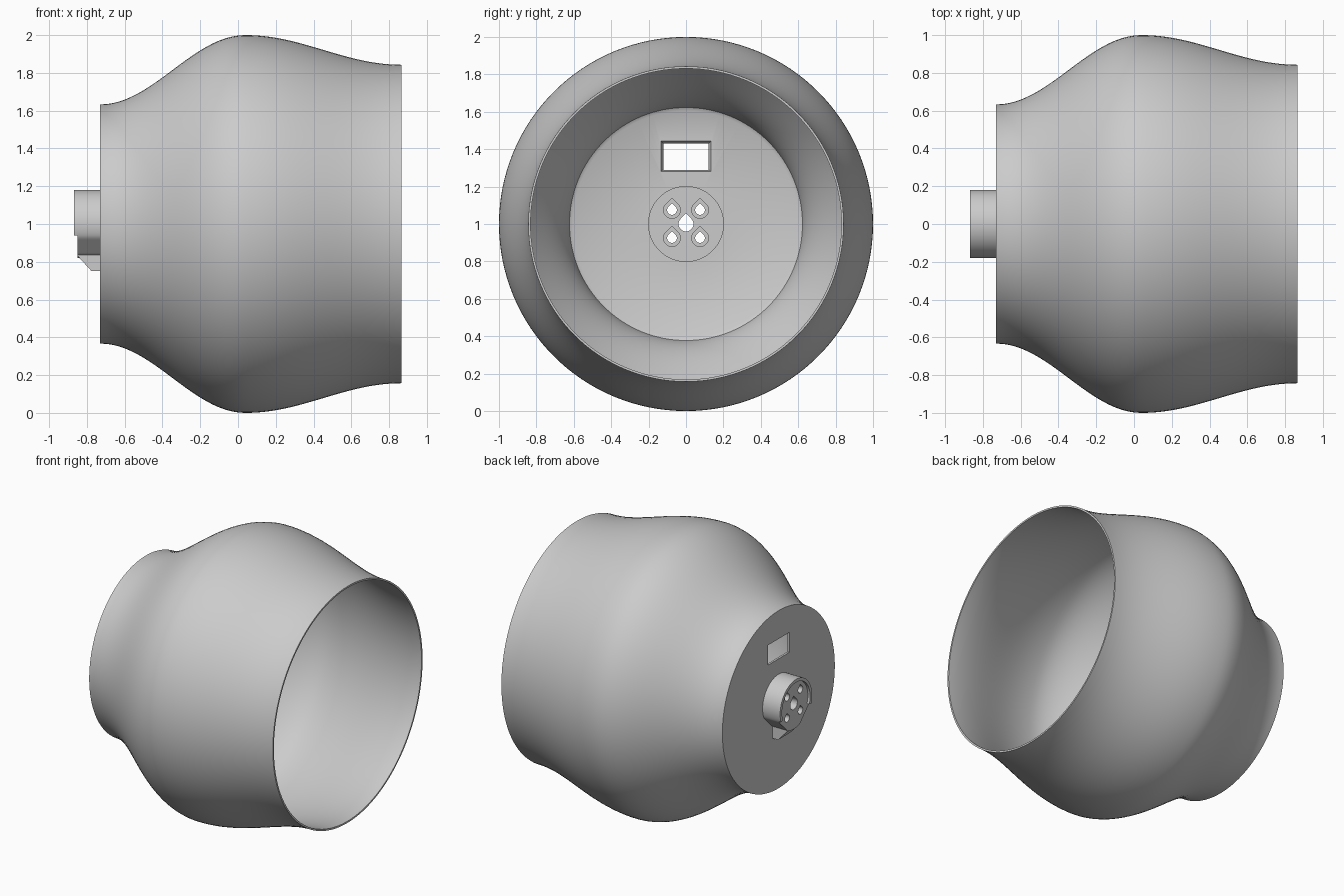
import bpy, bmesh
from math import sin, cos, pi, sqrt, radians
from mathutils import Vector

if "Cube" in bpy.data.objects:
    bpy.data.objects.remove(bpy.data.objects["Cube"])

AXIS_Z = 1.0
BACK, FRONT, BULGE = -0.73, 0.865, 0.04   # stations along x
WALL = 0.012

grey = bpy.data.materials.new("light_grey")
grey.use_nodes = True
colour = (0.6, 0.6, 0.6, 1)
grey.diffuse_color = colour
grey.node_tree.nodes["Principled BSDF"].inputs["Base Color"].default_value = colour


def finish(name, bm):
    bmesh.ops.recalc_face_normals(bm, faces=bm.faces)
    mesh = bpy.data.meshes.new(name)
    bm.to_mesh(mesh)
    bm.free()
    mesh.materials.append(grey)
    obj = bpy.data.objects.new(name, mesh)
    bpy.context.collection.objects.link(obj)
    return obj


def prism(name, outline, x0, x1, end=None):
    """Loft a (y, z) outline along x, optionally to a different end outline."""
    bm = bmesh.new()
    a = [bm.verts.new((x0, y, AXIS_Z + z)) for y, z in outline]
    b = [bm.verts.new((x1, y, AXIS_Z + z)) for y, z in (end or outline)]
    bm.faces.new(a)
    bm.faces.new(b[::-1])
    for i in range(len(a)):
        j = (i + 1) % len(a)
        bm.faces.new((a[i], b[i], b[j], a[j]))
    return finish(name, bm)


def arc(r, start, stop, n):
    angles = [radians(start + (stop - start) * i / n) for i in range(n + 1)]
    return [(r * cos(t), r * sin(t)) for t in angles]


def teardrop(r, cy=0, cz=0):
    pts = arc(r, 135, 405, 24) + [(0, r * sqrt(2))]
    return [(y + cy, z + cz) for y, z in pts]


def rectangle(y, z0, z1):
    return [(-y, z0), (y, z0), (y, z1), (-y, z1)]


def radius(x):
    """Outer radius of the shell, eased between neck, bulge and mouth."""
    if x < BULGE:
        t, r0, r1 = (x - BACK) / (BULGE - BACK), 0.633, 1.0
    else:
        t, r0, r1 = (x - BULGE) / (FRONT - BULGE), 1.0, 0.843
    return r0 + (r1 - r0) * (1 - cos(pi * t)) / 2


# Shell: lathed wall with a flat back plate and a shallow round recess inside
steps = 48
inside = BACK + 0.035
inner = [inside + (FRONT - inside) * i / steps for i in range(steps + 1)]
outer = [FRONT + (BACK - FRONT) * i / steps for i in range(steps + 1)]
profile = [(-0.715, 0), (-0.715, 0.2), (-0.705, 0.2), (-0.705, 0.605)]
profile += [(x, radius(x) - WALL) for x in inner]
profile += [(x, radius(x)) for x in outer] + [(BACK, 0)]
bm = bmesh.new()
ring = [bm.verts.new((x, 0, AXIS_Z + r)) for x, r in profile]
edges = [bm.edges.new(pair) for pair in zip(ring, ring[1:])]
bmesh.ops.spin(bm, geom=ring + edges, cent=(0, 0, AXIS_Z), axis=(1, 0, 0),
               angle=2 * pi, steps=128, use_duplicate=False)
bmesh.ops.remove_doubles(bm, verts=bm.verts, dist=0.0001)
shell = finish("shell", bm)

# Hub: round boss whose lower sides are planed flat at 45 degrees
hub_outline = []
for y, z in arc(0.18, 0, 360, 72)[:-1]:
    excess = (abs(y) - z) / sqrt(2) - 0.167
    if excess > 0:
        shift = excess / sqrt(2)
        y, z = y - (shift if y > 0 else -shift), z + shift
    hub_outline.append((y, z))
hub = prism("hub", hub_outline, -0.722, -0.85)

# Raised lip around the upper part of the hub
lip = prism("hub_lip", arc(0.18, -20, 200, 44) + arc(0.158, 200, -20, 44),
            -0.845, -0.868)

# Sloped rib under the hub
bm = bmesh.new()
side = [(-0.725, -0.25), (-0.775, -0.25), (-0.85, -0.168), (-0.85, -0.155),
        (-0.725, -0.155)]
face = bm.faces.new([bm.verts.new((x, -0.07, AXIS_Z + z)) for x, z in side])
move = bmesh.ops.extrude_face_region(bm, geom=[face])["geom"]
bmesh.ops.translate(bm, vec=Vector((0, 0.14, 0)),
                    verts=[v for v in move if isinstance(v, bmesh.types.BMVert)])
rib = finish("support_rib", bm)

# Cutters: tapered window, centre bore and four counterbored screw holes
window = prism("window_cutter", rectangle(0.119, 0.291, 0.429), -0.735, -0.70,
               rectangle(0.136, 0.28, 0.445))
bores = [prism("centre_bore", teardrop(0.04), -0.95, -0.65)]
for sy in (-1, 1):
    for sz in (-1, 1):
        cy, cz = sy * 0.075, sz * 0.075
        bores.append(prism("screw_hole", teardrop(0.026, cy, cz), -0.95, -0.75))
        bores.append(prism("counterbore", teardrop(0.045, cy, cz), -0.80, -0.65))


def cut(target, cutters):
    bpy.context.view_layer.objects.active = target
    for cutter in cutters:
        mod = target.modifiers.new("cut", "BOOLEAN")
        mod.operation = "DIFFERENCE"
        mod.solver = "EXACT"
        mod.object = cutter
        bpy.ops.object.modifier_apply(modifier=mod.name)


cut(shell, [window] + bores)
cut(hub, bores)
for cutter in [window] + bores:
    bpy.data.objects.remove(cutter)

# Smooth the round surfaces and keep the edges crisp
bpy.ops.object.select_all(action="DESELECT")
for obj in (shell, hub, lip):
    obj.select_set(True)
bpy.context.view_layer.objects.active = shell
bpy.ops.object.shade_smooth_by_angle(angle=radians(30))
